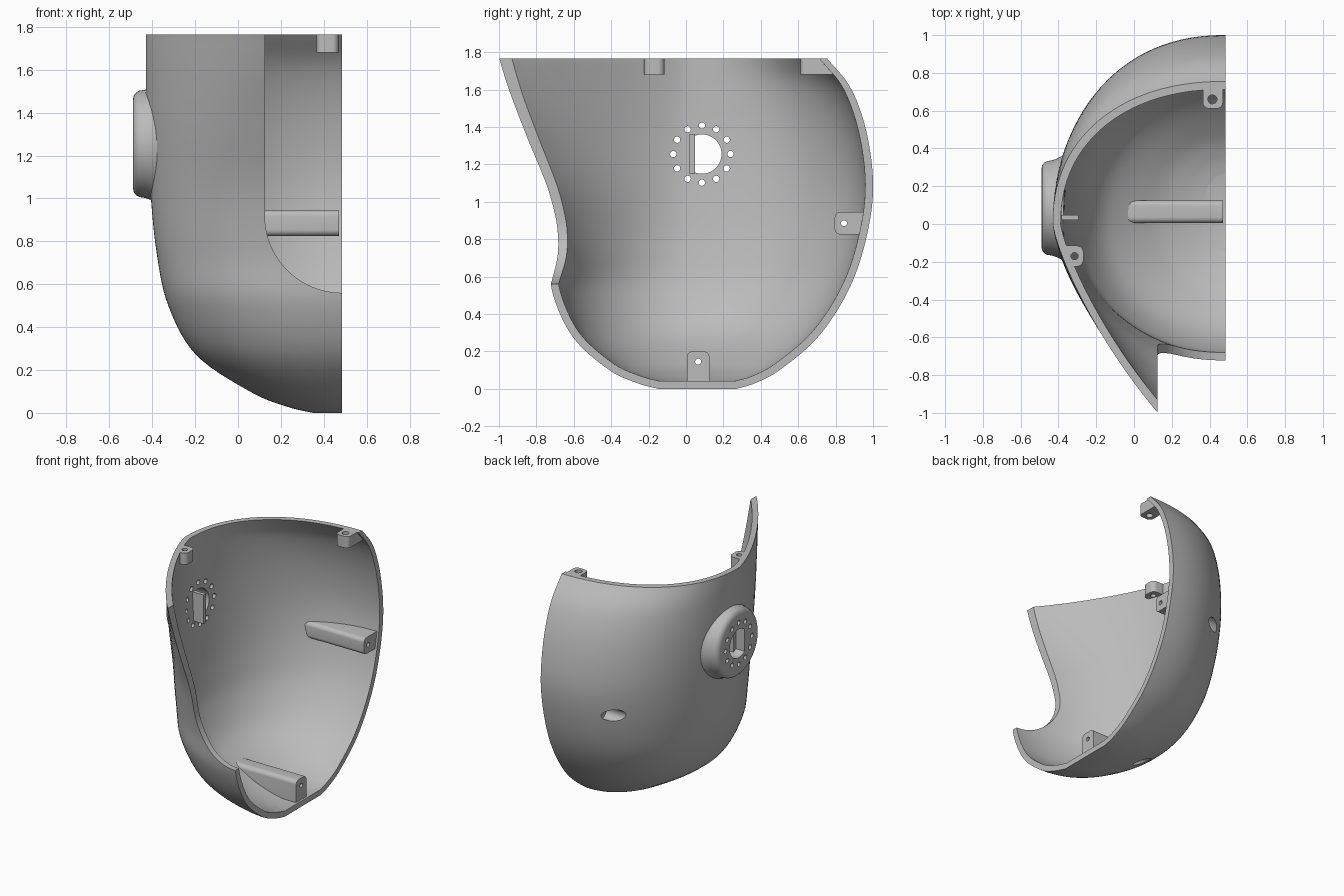
import bpy, bmesh, math
from mathutils import Vector

cube = bpy.data.objects.get("Cube")
if cube:
    bpy.data.objects.remove(cube, do_unlink=True)

MID, TOP, WALL = 0.485, 1.765, 0.042
TAU = 2 * math.pi

grey = bpy.data.materials.new("plain_grey")
grey.use_nodes = True
grey.diffuse_color = (0.5, 0.5, 0.5, 1)
grey.node_tree.nodes["Principled BSDF"].inputs["Base Color"].default_value = grey.diffuse_color


def finish(name, bm):
    bmesh.ops.recalc_face_normals(bm, faces=bm.faces)
    mesh = bpy.data.meshes.new(name)
    bm.to_mesh(mesh)
    bm.free()
    mesh.materials.append(grey)
    obj = bpy.data.objects.new(name, mesh)
    bpy.context.collection.objects.link(obj)
    return obj


def loft(name, rings):
    """Closed solid skinned through rings of equal length."""
    bm = bmesh.new()
    loops = [[bm.verts.new(p) for p in ring] for ring in rings]
    n = len(loops[0])
    for a, b in zip(loops, loops[1:]):
        for i in range(n):
            j = (i + 1) % n
            bm.faces.new((a[i], a[j], b[j], b[i]))
    bm.faces.new(loops[0])
    bm.faces.new(loops[-1])
    return finish(name, bm)


def bar(name, lo, hi, axis=0, radius=0):
    """Box whose edges along one axis are rounded."""
    bm = bmesh.new()
    bmesh.ops.create_cube(bm, size=1)
    lo, hi = Vector(lo), Vector(hi)
    for v in bm.verts:
        v.co = Vector([lo[k] + (hi[k] - lo[k]) * (v.co[k] + 0.5) for k in range(3)])
    if radius:
        edges = [e for e in bm.edges
                 if abs(e.verts[0].co[axis] - e.verts[1].co[axis]) > 1e-5]
        bmesh.ops.bevel(bm, geom=edges, offset=radius, segments=6, profile=0.5, affect='EDGES')
    return finish(name, bm)


def lathe_x(name, y, z, profile, sides=24):
    """Turned solid about an axis parallel to x; profile is (x, radius)."""
    return loft(name, [[(x, y + r * math.cos(TAU * i / sides), z + r * math.sin(TAU * i / sides))
                        for i in range(sides)] for x, r in profile])


def drill_z(name, x, y, r):
    return loft(name, [[(x + r * math.cos(TAU * i / 20), y + r * math.sin(TAU * i / 20), z)
                        for i in range(20)] for z in (1.6, 2.1)])


def combine(target, tools, operation):
    for tool in tools:
        tool.hide_render = True
        mod = target.modifiers.new("bool", 'BOOLEAN')
        mod.operation, mod.solver, mod.object = operation, 'EXACT', tool
        bpy.context.view_layer.objects.active = target
        bpy.ops.object.modifier_apply(modifier=mod.name)
        bpy.data.objects.remove(tool, do_unlink=True)


# Body shape by height: z, half width, reach to the front, reach to the back
ROWS = [Vector(r) for r in (
    (0, .135, .15, .27), (.03, .26, .26, .37), (.10, .43, .41, .50), (.27, .68, .60, .70),
    (.50, .81, .71, .855), (.75, .865, .745, .95), (1.05, .895, .84, 1.0),
    (1.35, .912, 1.017, .97), (1.6, .915, 1.19, .885), (1.765, .915, 1.31, .755),
    (1.95, .915, 1.44, .59))]


def smooth_rows(steps=7):
    out = []
    for i in range(len(ROWS) - 1):
        p0, p1, p2 = ROWS[max(i - 1, 0)], ROWS[i], ROWS[i + 1]
        p3 = ROWS[min(i + 2, len(ROWS) - 1)]
        for k in range(steps):
            t = k / steps
            out.append(0.5 * (2 * p1 + (p2 - p0) * t + (2 * p0 - 5 * p1 + 4 * p2 - p3) * t * t
                              + (3 * p1 - p0 - 3 * p2 + p3) * t ** 3))
    return out + [ROWS[-1]]


def body_ring(row, sides=112):
    z, w, front, back = row
    rise = min(max((z - 0.56) / 1.2, 0), 1)
    ring = []
    for i in range(sides):
        c, s = math.cos(TAU * i / sides), math.sin(TAU * i / sides)
        c, s = (0 if abs(q) < 1e-9 else q for q in (c, s))
        e = 2 / 2.2 if s > 0 else 2 / (2 - 0.7 * rise)
        u = math.copysign(abs(c) ** e, c)
        v = abs(s) ** e
        ring.append((MID - w * u, v * back if s > 0 else -v * front, z))
    return ring


def inset_rows(rows):
    out = []
    for i, r in enumerate(rows):
        d = rows[min(i + 1, len(rows) - 1)] - rows[max(i - 1, 0)]
        length = math.hypot(d[0], d[1])
        lift, pull = WALL * d[1] / length, WALL * d[0] / length
        rise = min(max((r[0] - 0.56) / 1.2, 0), 1)
        out.append(Vector((r[0] + lift, r[1] - pull, r[2] - pull * (1 + 0.5 * rise), r[3] - pull)))
    return out


rows = smooth_rows()
shell = loft("half_shell", [body_ring(r) for r in rows])
cavity = loft("cavity", [body_ring(r) for r in inset_rows(rows)])

# Round side boss
EAR_Y, EAR_Z = 0.085, 1.255
boss = lathe_x("side_boss", EAR_Y, EAR_Z, [
    (-.33, .30), (-.36, .29), (-.39, .27), (-.41, .26), (-.435, .252), (-.46, .248),
    (-.475, .24), (-.486, .226), (-.49, .205)], 64)
combine(shell, [boss], 'UNION')

# Inner screw struts, rim lugs and the plate beside the centre opening
combine(cavity, [
    bar("bottom_strut", (-.4, .005, -.1), (.47, .125, .2), 0, .03),
    bar("back_strut", (-.4, .795, .825), (.47, 1.2, .945), 0, .03),
    bar("side_lug", (-.6, -.225, 1.68), (-.268, -.115, 2.2), 2, .035),
    bar("back_lug", (.365, .612, 1.68), (.47, 1.0, 2.2), 2, .03),
], 'DIFFERENCE')
combine(shell, [cavity], 'DIFFERENCE')

# Front opening with a rounded lower corner
R = MID - 0.125
outline = [(.125, 2.3)]
for i in range(25):
    a = math.pi / 2 * i / 24
    outline.append((MID - R * math.cos(a), 0.92 - R * math.sin(a)))
outline += [(1.6, 0.56), (1.6, 2.3)]
cutters = [
    loft("front_opening", [[(x, y, z) for x, z in outline] for y in (-3, -0.2)]),
    bar("middle_cut", (MID, -3, -1), (3, 3, 3)),
    bar("top_cut", (-3, -3, TOP), (3, 3, 3)),
]

# Ring of small holes and the flat-sided centre opening
for i in range(12):
    a = TAU * i / 12
    cutters.append(lathe_x("ring_hole", EAR_Y + .153 * math.cos(a), EAR_Z + .153 * math.sin(a),
                           [(-.7, .017), (-.2, .017)], 16))
flat = math.acos(-0.62)
d_shape = [(EAR_Y + .105 * math.cos(a), EAR_Z + .105 * math.sin(a))
           for a in (flat * (i / 16 - 1) for i in range(33))]
cutters.append(loft("centre_opening", [[(x, y, z) for y, z in d_shape] for x in (-.7, -.2)]))

# Screw channels with wide recesses on the outside
for y, z in ((.065, .145), (.845, .885)):
    cutters.append(lathe_x("screw_channel", y, z, [
        (-.7, .045), (.09, .045), (.0901, .016), (.6, .016)]))
cutters += [drill_z("side_lug_hole", -.315, -.17, .019), drill_z("back_lug_hole", .415, .66, .024)]
combine(shell, cutters, 'DIFFERENCE')

plate = bar("opening_plate", (-.42, .02, 1.148), (-.295, .048, 1.362))

# Smooth shading with crisp rims
for obj in (shell, plate):
    bpy.ops.object.select_all(action='DESELECT')
    obj.select_set(True)
    bpy.context.view_layer.objects.active = obj
    bpy.ops.object.shade_smooth_by_angle(angle=math.radians(32))
